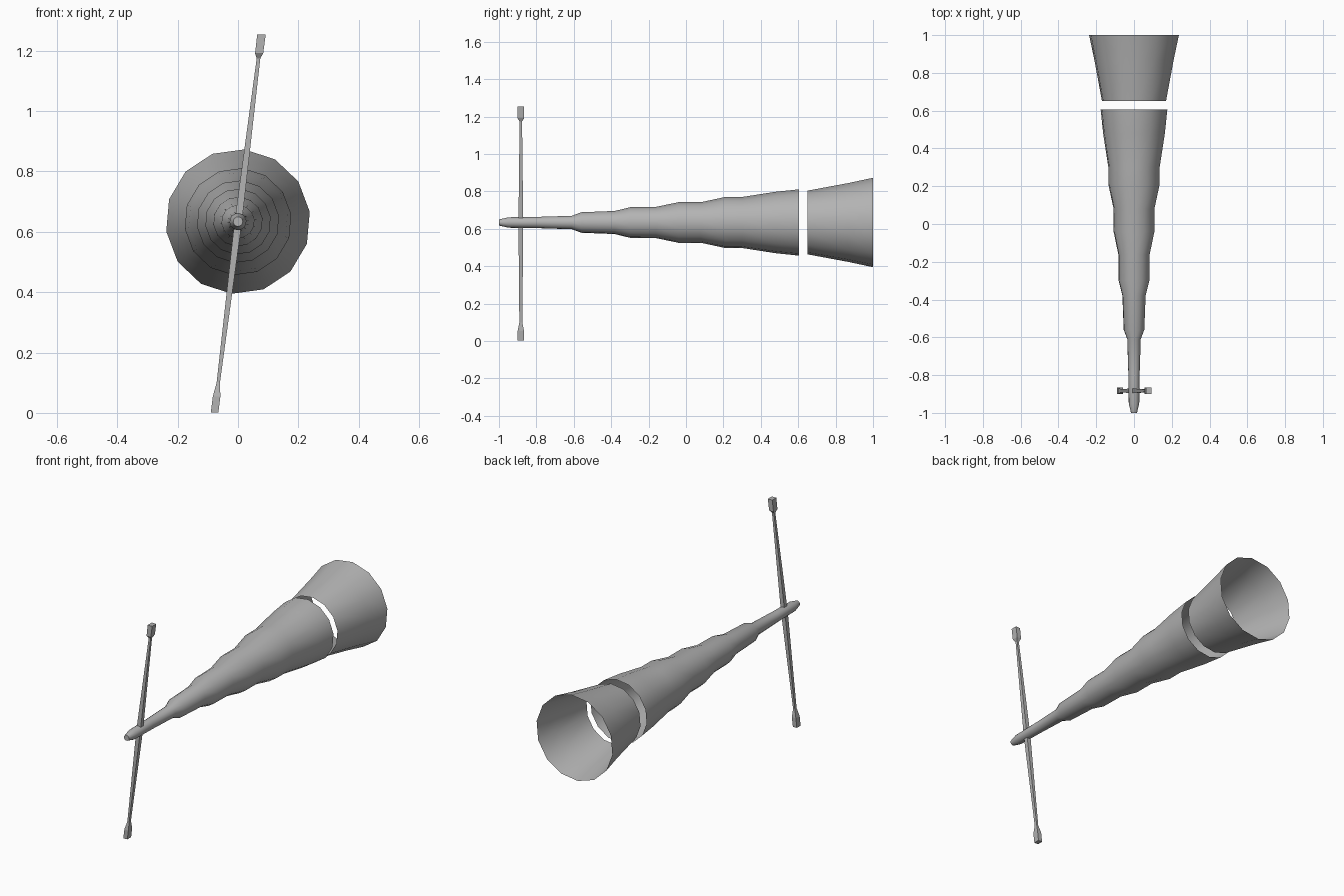
import bpy, bmesh, math

if "Cube" in bpy.data.objects:
    bpy.data.objects.remove(bpy.data.objects["Cube"])

grey = bpy.data.materials.new("plain grey")
grey.diffuse_color = (0.45, 0.45, 0.45, 1)
grey.use_nodes = True
grey.node_tree.nodes["Principled BSDF"].inputs["Base Color"].default_value = grey.diffuse_color
AXIS_Z = 0.634


def loft(name, rings, cap_start=False, cap_end=False):
    """Skin a list of point rings into one object."""
    bm = bmesh.new()
    loops = [[bm.verts.new(p) for p in ring] for ring in rings]
    n = len(loops[0])
    for a, b in zip(loops, loops[1:]):
        for i in range(n):
            j = (i + 1) % n
            bm.faces.new((a[i], a[j], b[j], b[i]))
    if cap_start:
        bm.faces.new(loops[0][::-1])
    if cap_end:
        bm.faces.new(loops[-1])
    bmesh.ops.recalc_face_normals(bm, faces=bm.faces)
    mesh = bpy.data.meshes.new(name)
    bm.to_mesh(mesh)
    bm.free()
    mesh.materials.append(grey)
    ob = bpy.data.objects.new(name, mesh)
    bpy.context.collection.objects.link(ob)
    return ob


def ring(y, r, sides=14):
    angles = [math.radians(85) - math.tau * i / sides for i in range(sides)]
    return [(r * math.cos(a), y, AXIS_Z + r * math.sin(a)) for a in angles]


def section(z, wx, wy):
    """Rectangular slice of the tilted rod at height z."""
    x, y = (z - 0.627) * 0.124, -0.883
    return [(x + sx * wx / 2, y + sy * wy / 2, z)
            for sx, sy in ((-1, -1), (1, -1), (1, 1), (-1, 1))]


def smooth(ob):
    bpy.ops.object.select_all(action='DESELECT')
    ob.select_set(True)
    bpy.context.view_layer.objects.active = ob
    bpy.ops.object.shade_smooth_by_angle(angle=math.radians(40))


# Stepped tapering tube, closed at the narrow tip and open at the wide end
tube_profile = [(-1.0, 0.016), (-0.95, 0.028), (-0.80, 0.030), (-0.61, 0.036),
                (-0.56, 0.055), (-0.38, 0.062), (-0.30, 0.082), (-0.16, 0.084),
                (-0.04, 0.109), (0.08, 0.109), (0.21, 0.137), (0.30, 0.137),
                (0.48, 0.165), (0.605, 0.178)]
smooth(loft("tapered_tube", [ring(y, r) for y, r in tube_profile], cap_start=True))

# Separate flared bell, open at both ends
smooth(loft("flared_bell", [ring(y, r) for y, r in
                            [(0.65, 0.171), (0.87, 0.212), (1.0, 0.24)]]))

# Thin tilted rod with blocky ends
loft("cross_rod", [section(*s) for s in
                   [(0.002, 0.025, 0.034), (0.055, 0.025, 0.034),
                    (0.10, 0.011, 0.016), (0.60, 0.024, 0.025),
                    (0.66, 0.024, 0.025), (1.175, 0.012, 0.013),
                    (1.192, 0.027, 0.036), (1.254, 0.028, 0.036)]],
     cap_start=True, cap_end=True)
